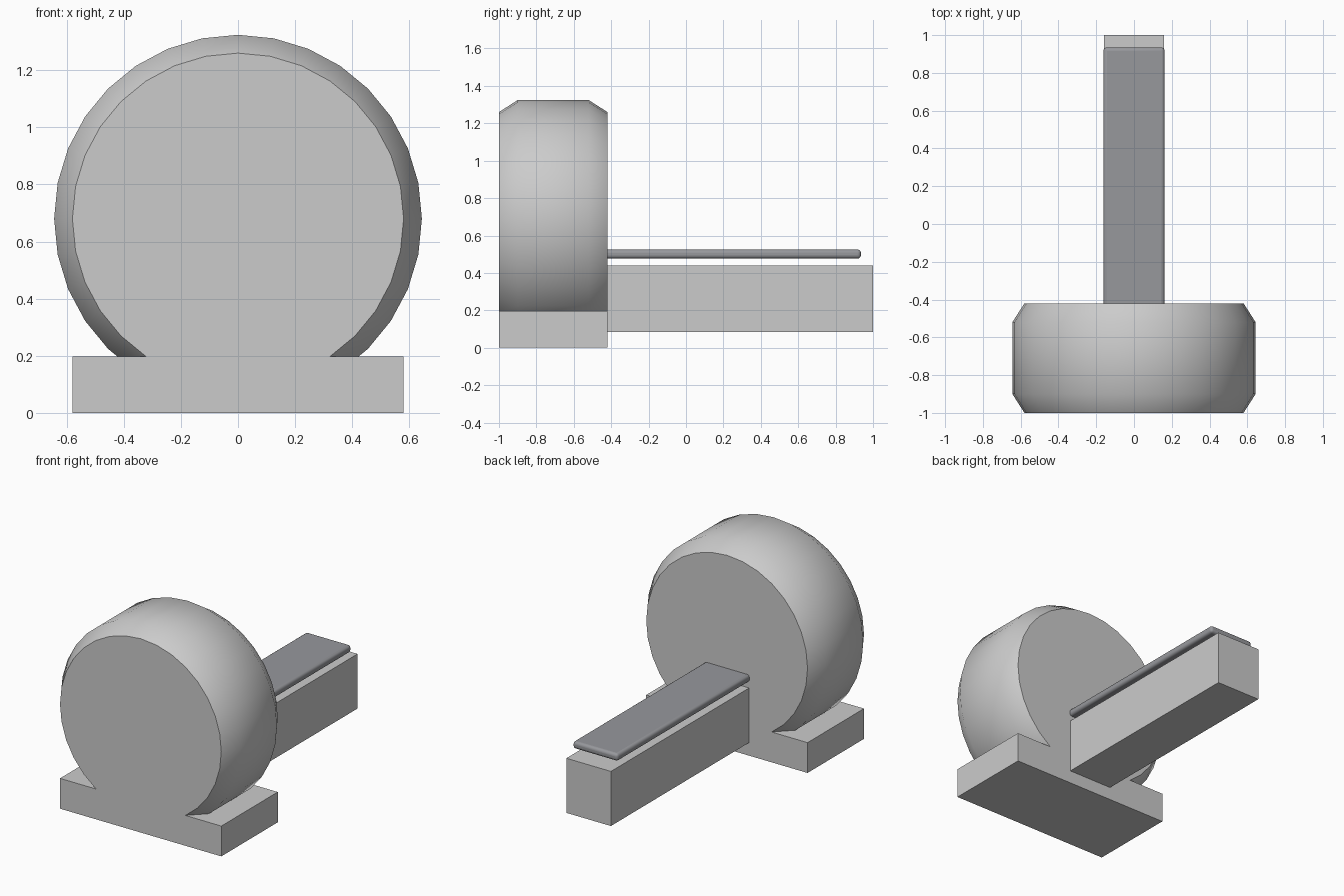
import bpy, bmesh, math
from mathutils import Matrix

cube = bpy.data.objects.get("Cube")
if cube:
    bpy.data.objects.remove(cube, do_unlink=True)


def material(name, colour):
    m = bpy.data.materials.new(name)
    m.use_nodes = True
    m.diffuse_color = colour
    m.node_tree.nodes["Principled BSDF"].inputs["Base Color"].default_value = colour
    return m


light_grey = material("light grey", (0.6, 0.6, 0.6, 1))
slate_grey = material("slate grey", (0.31, 0.315, 0.335, 1))


def add_object(name, bm, mat):
    mesh = bpy.data.meshes.new(name)
    bm.to_mesh(mesh)
    bm.free()
    mesh.materials.append(mat)
    obj = bpy.data.objects.new(name, mesh)
    bpy.context.collection.objects.link(obj)
    return obj


def box(name, mat, half_x, y0, y1, z0, z1):
    bm = bmesh.new()
    bmesh.ops.create_cube(bm, size=1)
    bmesh.ops.scale(bm, vec=(2 * half_x, y1 - y0, z1 - z0), verts=bm.verts)
    bmesh.ops.translate(bm, vec=(0, (y0 + y1) / 2, (z0 + z1) / 2), verts=bm.verts)
    return add_object(name, bm, mat)


def smooth(obj, angle):
    bpy.ops.object.select_all(action="DESELECT")
    obj.select_set(True)
    bpy.context.view_layer.objects.active = obj
    bpy.ops.object.shade_smooth_by_angle(angle=math.radians(angle))


FRONT, BACK, BASE_TOP = -1.0, -0.42, 0.197

# Foot block under the drum and the long rear beam
box("base_block", light_grey, 0.58, FRONT, BACK, 0, BASE_TOP)
box("rear_beam", light_grey, 0.16, BACK, 1.0, 0.085, 0.44)

# Drum: chamfered rim profile spun around the front-back axis
RADIUS, FACE_RADIUS, CENTRE_Z, CHAMFER = 0.644, 0.58, 0.68, 0.1
profile = [(FRONT, FACE_RADIUS), (FRONT + CHAMFER, RADIUS),
           (BACK - CHAMFER, RADIUS), (BACK, FACE_RADIUS)]
SIDES = 32
bm = bmesh.new()
rings = []
for y, r in profile:
    ring = []
    for i in range(SIDES):
        a = math.tau * i / SIDES
        ring.append(bm.verts.new((r * math.sin(a), y, CENTRE_Z + r * math.cos(a))))
    rings.append(ring)
for a, b in zip(rings, rings[1:]):
    for i in range(SIDES):
        j = (i + 1) % SIDES
        bm.faces.new((a[i], a[j], b[j], b[i]))
bm.faces.new(rings[0])
bm.faces.new(rings[-1])
bmesh.ops.recalc_face_normals(bm, faces=bm.faces)
# Trim the drum where it rests on the foot block
bmesh.ops.bisect_plane(bm, geom=bm.verts[:] + bm.edges[:] + bm.faces[:],
                       plane_co=(0, 0, BASE_TOP), plane_no=(0, 0, 1), clear_inner=True)
smooth(add_object("drum", bm, light_grey), 40)

# Thin rounded plate floating above the beam
plate = box("top_plate", slate_grey, 0.162, BACK - 0.03, 0.935, 0.477, 0.525)
bevel = plate.modifiers.new("rounding", "BEVEL")
bevel.width = 0.018
bevel.segments = 4
smooth(plate, 40)
bpy.context.view_layer.objects.active = plate
bpy.ops.object.modifier_apply(modifier=bevel.name)
smooth(plate, 40)
